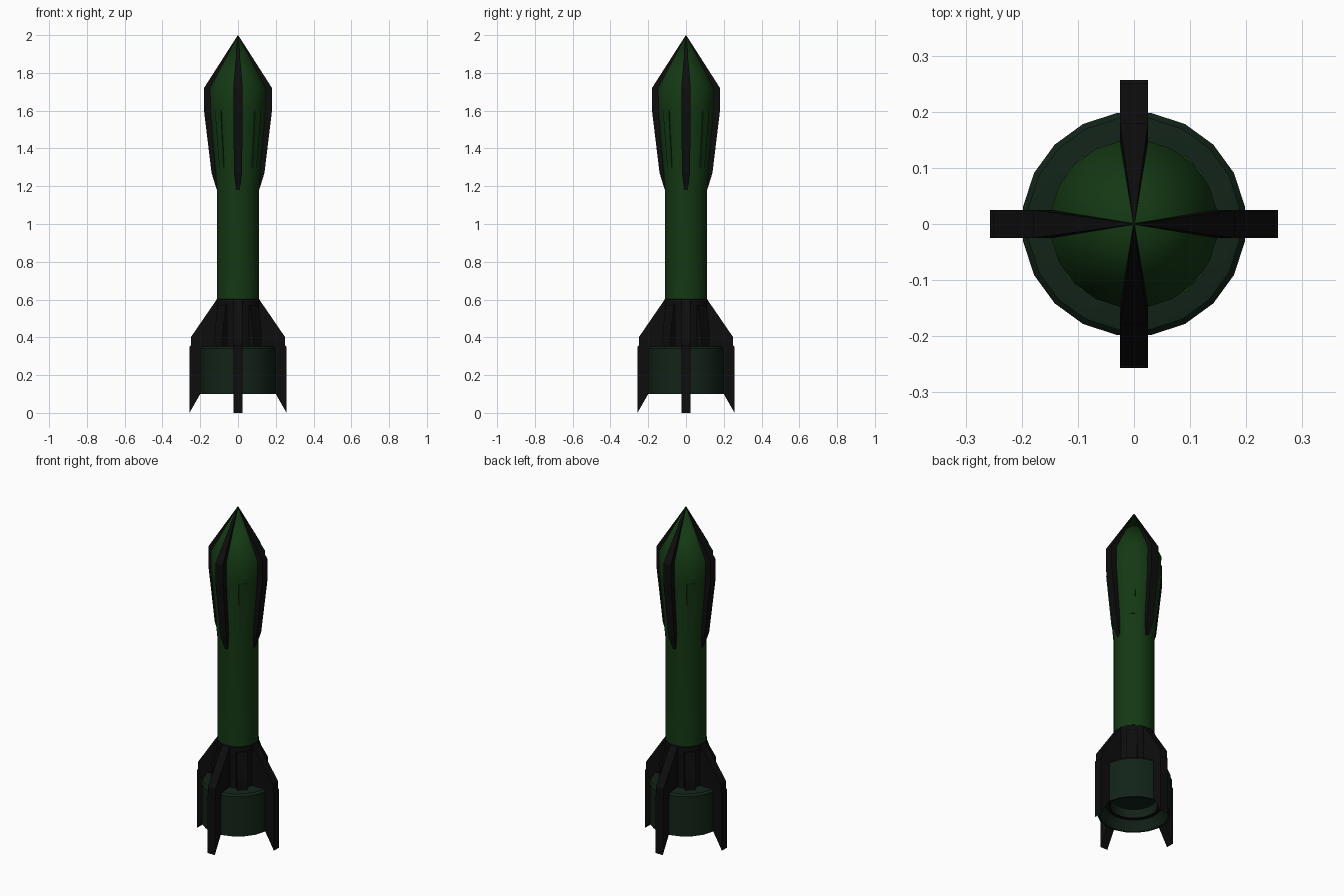
import bpy, bmesh, math
from mathutils import Matrix, Vector

cube = bpy.data.objects.get("Cube")
if cube:
    bpy.data.objects.remove(cube, do_unlink=True)

SIDES = 20


def material(name, rgb):
    mat = bpy.data.materials.new(name)
    mat.use_nodes = True
    mat.diffuse_color = (*rgb, 1)
    mat.node_tree.nodes["Principled BSDF"].inputs["Base Color"].default_value = (*rgb, 1)
    return mat


GREEN = material("green_paint", (0.007, 0.04, 0.007))
DARK = material("dark_green_paint", (0.006, 0.017, 0.009))
BLACK = material("black_metal", (0.004, 0.004, 0.004))


def finish(name, bm, mat, smooth=False):
    bmesh.ops.remove_doubles(bm, verts=bm.verts, dist=0.0001)
    bmesh.ops.recalc_face_normals(bm, faces=bm.faces)
    mesh = bpy.data.meshes.new(name)
    bm.to_mesh(mesh)
    bm.free()
    mesh.materials.append(mat)
    obj = bpy.data.objects.new(name, mesh)
    bpy.context.collection.objects.link(obj)
    if smooth:
        bpy.ops.object.select_all(action="DESELECT")
        obj.select_set(True)
        bpy.context.view_layer.objects.active = obj
        bpy.ops.object.shade_smooth_by_angle(angle=math.radians(30))
    return obj


def lathe(name, profile, mat, closed=False):
    """Turn an (r, z) profile around the vertical axis."""
    bm = bmesh.new()
    turn = Matrix.Rotation(math.pi / SIDES, 3, "Z")
    verts = [bm.verts.new(turn @ Vector((r, 0, z))) for r, z in profile]
    pairs = list(zip(verts, verts[1:]))
    if closed:
        pairs.append((verts[-1], verts[0]))
    edges = [bm.edges.new(p) for p in pairs]
    bmesh.ops.spin(bm, geom=verts + edges, axis=(0, 0, 1), cent=(0, 0, 0),
                   angle=math.tau, steps=SIDES, use_merge=True)
    return finish(name, bm, mat, True)


def repeat_around(bm, start=0.0):
    """Place four copies of the part, a quarter turn apart."""
    base = bm.verts[:] + bm.edges[:] + bm.faces[:]
    bmesh.ops.rotate(bm, verts=bm.verts, matrix=Matrix.Rotation(start, 3, "Z"))
    for i in range(1, 4):
        copy = bmesh.ops.duplicate(bm, geom=base)["geom"]
        verts = [g for g in copy if isinstance(g, bmesh.types.BMVert)]
        bmesh.ops.rotate(bm, verts=verts, matrix=Matrix.Rotation(i * math.pi / 2, 3, "Z"))


def strips(name, stations, depth, mat, start=0.0):
    """Four radial strips lofted through (z, outer radius, half width)."""
    bm = bmesh.new()
    rings = []
    for z, r, w in stations:
        inner = max(r - depth, 0)
        corners = ((inner, -w), (r, -w), (r, w), (inner, w))
        rings.append([bm.verts.new((x, y, z)) for x, y in corners])
    for a, b in zip(rings, rings[1:]):
        for i in range(4):
            j = (i + 1) % 4
            bm.faces.new((a[i], a[j], b[j], b[i]))
    bm.faces.new(rings[0])
    bm.faces.new(rings[-1])
    repeat_around(bm, start)
    return finish(name, bm, mat)


def plates(name, outline, thickness, mat):
    """Four flat radial plates cut from an (r, z) outline."""
    bm = bmesh.new()
    face = bm.faces.new([bm.verts.new((r, -thickness / 2, z)) for r, z in outline])
    out = bmesh.ops.extrude_face_region(bm, geom=[face])["geom"]
    bmesh.ops.translate(bm, vec=(0, thickness, 0),
                        verts=[g for g in out if isinstance(g, bmesh.types.BMVert)])
    bm.faces.ensure_lookup_table()
    if face.is_valid and all(len(e.link_faces) < 2 for e in face.edges):
        bm.faces.new(face.verts)
    repeat_around(bm)
    return finish(name, bm, mat)


# Body tube, swelling warhead and pointed nose
lathe("body", [(0, 0.59), (0.113, 0.59), (0.113, 1.2), (0.148, 1.6),
               (0.15, 1.72), (0, 2.0)], GREEN)

# Black tail section
lathe("tail_core", [(0, 0.3), (0.116, 0.3), (0.116, 0.6), (0.11, 0.605), (0, 0.605)], BLACK)

# Hollow tail drum with a bevelled top
lathe("tail_drum", [(0, 0.355), (0.175, 0.355), (0.19, 0.352), (0.2, 0.34),
                    (0.2, 0.1), (0.19, 0.1), (0.155, 0.155), (0.13, 0.155),
                    (0.12, 0.2), (0, 0.2)], DARK)
lathe("exhaust_ring", [(0.152, 0.152), (0.152, 0.165), (0.13, 0.165), (0.13, 0.152)],
      BLACK, closed=True)

# Tapered black ridges over the nose
strips("nose_ridges", [(1.18, 0.112, 0.01), (1.27, 0.14, 0.021), (1.6, 0.18, 0.025),
                       (1.72, 0.18, 0.025), (1.998, 0.002, 0.001)], 0.08, BLACK)

# Thin raised panels between the ridges
strips("nose_panels", [(1.3, 0.124, 0.016), (1.6, 0.151, 0.022)], 0.04, GREEN, math.pi / 4)

# Ribs between the tail fins
strips("tail_ribs", [(0.35, 0.146, 0.03), (0.42, 0.146, 0.03), (0.57, 0.122, 0.03)],
       0.08, BLACK, math.pi / 4)

# Tail fins with pointed feet
plates("tail_fins", [(0.07, 0.6), (0.113, 0.6), (0.25, 0.4), (0.25, 0.356),
                     (0.257, 0.35), (0.257, 0), (0.2, 0.1), (0.192, 0.11),
                     (0.192, 0.34), (0.07, 0.34)], 0.05, BLACK)
